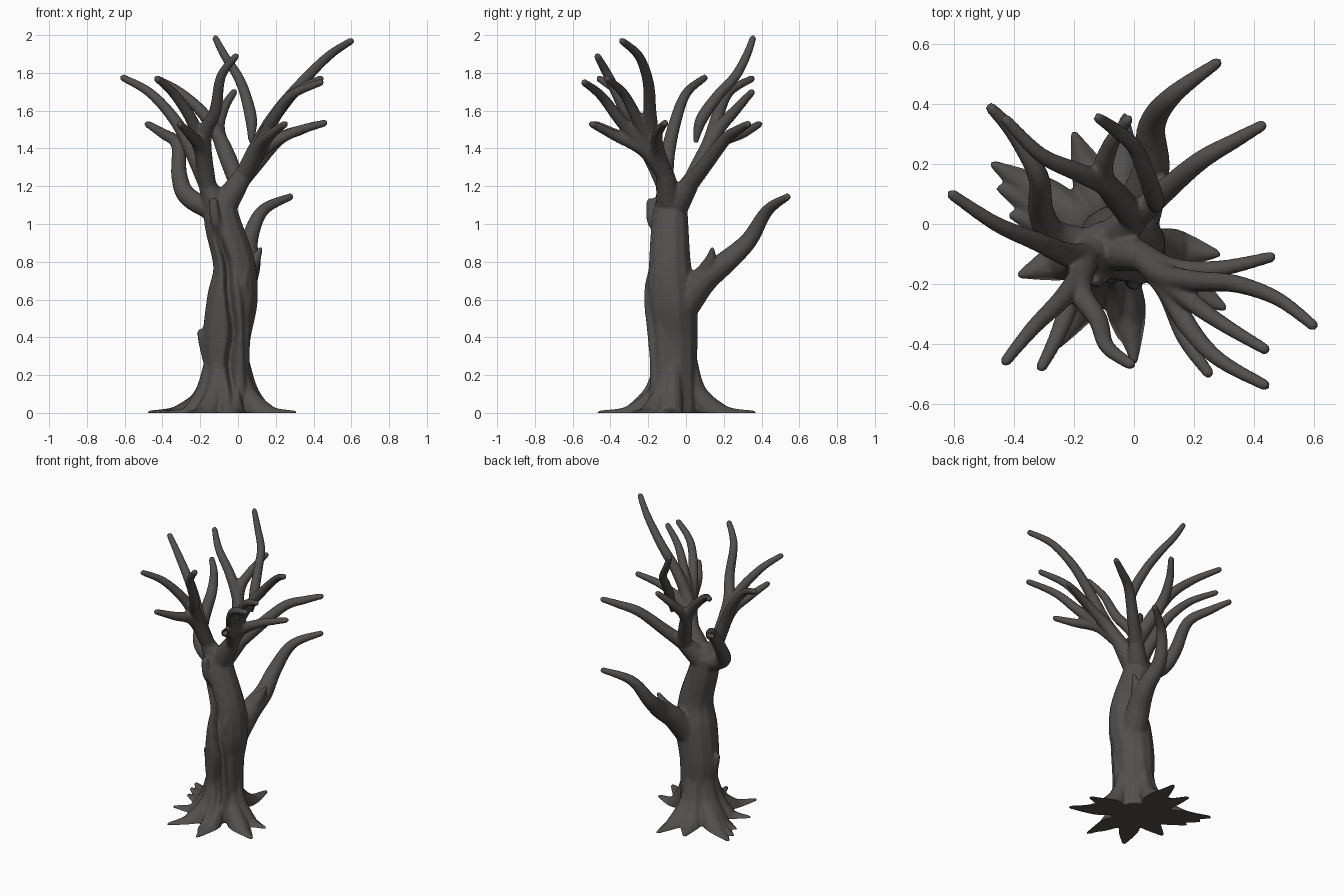
import bpy
import bmesh
import math
from mathutils import Vector

if "Cube" in bpy.data.objects:
    bpy.data.objects.remove(bpy.data.objects["Cube"], do_unlink=True)

# One bark colour for the whole tree
bark = bpy.data.materials.new("dark_grey_bark")
bark.use_nodes = True
bark_colour = (0.085, 0.08, 0.076, 1)
bark.diffuse_color = bark_colour
shader = bark.node_tree.nodes["Principled BSDF"]
shader.inputs["Base Color"].default_value = bark_colour
shader.inputs["Roughness"].default_value = 0.9

SIDES = 12
STEPS = 6


def spline(points):
    """Smooth path through the points; each point is (x, y, z, radius)."""
    padded = [points[0]] + points + [points[-1]]
    samples = []
    for i in range(len(points) - 1):
        a, b, c, d = padded[i:i + 4]
        for step in range(STEPS):
            t = step / STEPS
            samples.append(b + t / 2 * ((c - a) + t * ((2 * a - 5 * b + 4 * c - d)
                           + t * (3 * b - a - 3 * c + d))))
    samples.append(points[-1])
    return samples


def tube(bm, points):
    """Closed tube with a rounded end, following a path with changing radius."""
    path = spline([Vector(p) for p in points])
    heading = (path[-1] - path[-2]).to_3d().normalized()
    cap = path[-1].to_3d() + heading * path[-1].w * .7
    path.append(Vector((*cap, path[-1].w * .5)))
    centres = [p.to_3d() for p in path]
    side = None
    rings = []
    for i, centre in enumerate(centres):
        before = centres[max(i - 1, 0)]
        after = centres[min(i + 1, len(centres) - 1)]
        tangent = (after - before).normalized()
        side = tangent.orthogonal() if side is None else side - tangent * side.dot(tangent)
        side.normalize()
        other = tangent.cross(side)
        ring = []
        for k in range(SIDES):
            angle = math.tau * k / SIDES
            offset = side * math.cos(angle) + other * math.sin(angle)
            ring.append(bm.verts.new(centre + offset * path[i].w))
        rings.append(ring)
    for low, high in zip(rings, rings[1:]):
        for k in range(SIDES):
            n = (k + 1) % SIDES
            bm.faces.new((low[k], low[n], high[n], high[k]))
    bm.faces.new(rings[0][::-1])
    bm.faces.new(rings[-1])


def limb(bm, *points, base=0.047, tip=0.019):
    """Tapering branch whose radius shrinks evenly from base to tip."""
    last = len(points) - 1
    tube(bm, [(*p, base + (tip - base) * i / last) for i, p in enumerate(points)])


def finish(name, bm, voxel=0.009):
    """Fuse the overlapping tubes into one smooth skin."""
    bmesh.ops.recalc_face_normals(bm, faces=bm.faces)
    mesh = bpy.data.meshes.new(name)
    bm.to_mesh(mesh)
    bm.free()
    obj = bpy.data.objects.new(name, mesh)
    bpy.context.scene.collection.objects.link(obj)
    remesh = obj.modifiers.new("fuse", "REMESH")
    remesh.mode = "VOXEL"
    remesh.voxel_size = voxel
    smooth = obj.modifiers.new("soften", "SMOOTH")
    smooth.factor = 0.5
    smooth.iterations = 3
    graph = bpy.context.evaluated_depsgraph_get()
    skin = bpy.data.meshes.new_from_object(obj.evaluated_get(graph))
    obj.modifiers.clear()
    obj.data = skin
    skin.materials.clear()
    skin.materials.append(bark)
    for face in skin.polygons:
        face.use_smooth = True
    return obj


tree = bmesh.new()

# Trunk, with a buttress on its right half
tube(tree, [(-.06, -.06, 0, .13), (-.06, -.06, .2, .122), (-.06, -.065, .4, .13),
            (-.03, -.075, .6, .138), (-.02, -.085, .78, .115), (-.08, -.085, 1, .1),
            (-.1, -.075, 1.12, .085)])
limb(tree, (.02, -.1, 0), (.01, -.11, .25), (.04, -.13, .6), (.08, -.09, .78),
     base=.07, tip=.02)

# Raised lip beside the long front crack
limb(tree, (.02, -.17, 0), (.01, -.165, .25), (0, -.2, .6), (-.05, -.18, .8), (-.09, -.16, .97),
     base=.03, tip=.014)

# Broken bark edges: upper front, lower front and side
limb(tree, (-.09, -.14, .92), (-.12, -.18, 1.03), (-.13, -.185, 1.12), base=.035, tip=.024)
limb(tree, (.03, -.15, .6), (.03, -.175, .68), (.04, -.17, .76), base=.035, tip=.016)
limb(tree, (-.15, -.07, .25), (-.185, -.07, .37), (-.2, -.07, .43), base=.03, tip=.018)

# Main forks
low_fork = (-.1, -.08, 1.06)
left_fork = (-.16, -.11, 1.2)
right_fork = (.03, -.11, 1.26)
back_fork = (0, .02, 1.21)
for fork in (left_fork, right_fork, back_fork):
    limb(tree, low_fork, fork, base=.08, tip=.05)

# Left branches
limb(tree, left_fork, (-.23, -.1, 1.35), (-.32, -.06, 1.53), (-.46, 0, 1.69), (-.61, .1, 1.775))
limb(tree, low_fork, (-.26, -.04, 1.14), (-.31, .04, 1.25), (-.32, .16, 1.42),
     (-.4, .3, 1.48), (-.48, .39, 1.53), base=.06)
limb(tree, left_fork, (-.2, -.22, 1.4), (-.25, -.36, 1.47), (-.31, -.48, 1.53))
limb(tree, left_fork, (-.18, -.17, 1.35), (-.24, -.25, 1.54), (-.34, -.35, 1.69),
     (-.43, -.46, 1.77))
limb(tree, left_fork, (-.18, -.22, 1.45), (-.12, -.32, 1.6), (-.09, -.41, 1.78),
     (-.01, -.47, 1.89))

# Right branches
limb(tree, right_fork, (.13, -.15, 1.39), (.28, -.15, 1.48), (.46, -.11, 1.535))
limb(tree, right_fork, (.1, -.17, 1.41), (.2, -.19, 1.58), (.34, -.2, 1.75),
     (.48, -.25, 1.89), (.6, -.34, 1.97))
limb(tree, right_fork, (.09, -.17, 1.38), (.18, -.25, 1.54), (.29, -.33, 1.69), (.44, -.42, 1.77))
limb(tree, right_fork, (.11, -.21, 1.4), (.18, -.34, 1.54), (.28, -.45, 1.68), (.44, -.54, 1.75))
limb(tree, right_fork, (.11, -.22, 1.39), (.17, -.38, 1.47), (.25, -.5, 1.53))

# Back branches
limb(tree, back_fork, (-.08, .12, 1.42), (-.18, .17, 1.58), (-.31, .23, 1.7), (-.43, .35, 1.77))
limb(tree, back_fork, (-.1, .15, 1.47), (-.08, .26, 1.6), (-.02, .35, 1.7))
limb(tree, back_fork, (.09, .1, 1.31), (.22, .21, 1.45), (.34, .28, 1.5), (.43, .33, 1.53))

# Low back branch with its snapped stub
limb(tree, (-.01, -.02, .56), (.03, .09, .7), (.06, .2, .79), (.06, .33, .91),
     (.13, .43, 1.07), (.28, .54, 1.145), base=.088)
limb(tree, (.05, .1, .74), (.09, .13, .81), (.12, .14, .87), base=.05, tip=.012)

# Low spreading roots, broad and flat where they meet the ground
heart = Vector((-.06, -.06, 0))
root_tips = [(-.47, .2), (-.45, .12), (-.41, .03), (-.2, .3), (-.03, .36), (.28, -.1),
             (.3, -.28), (0, -.46), (-.26, -.41), (-.38, -.17)]
for x, y in root_tips:
    end = Vector((x, y, 0))
    out = (end - heart).normalized()
    shoulder = heart + out * .08 + Vector((0, 0, .27))
    knee = heart + out * .12 + Vector((0, 0, .1))
    foot = heart.lerp(end, .6) - Vector((0, 0, .022))
    tube(tree, [(*shoulder, .042), (*knee, .056), (*foot, .066), (*end, .014)])

body = finish("trunk_roots_and_branches", tree)

# Flatten the underside and press the winding crack into the front
for vert in body.data.vertices:
    co = vert.co
    co.z = max(co.z, 0)
    if co.z < 1 and co.y < -.08:
        crack = -.035 - .07 * max(co.z - .6, 0) / .4 + .01 * math.sin(co.z * 18)
        fade = min(1, (1 - co.z) * 5, .2 + co.z * 4)
        co.y += .075 * fade * math.exp(-((co.x - crack) / .018) ** 2)

# Loose upper branch, thin at its broken lower end
loose = bmesh.new()
tube(loose, [(.07, .05, 1.43, .014), (.07, .08, 1.55, .032), (.04, .17, 1.68, .03),
             (0, .26, 1.78, .027), (-.07, .32, 1.89, .023), (-.12, .355, 1.985, .018)])
finish("loose_branch", loose)
